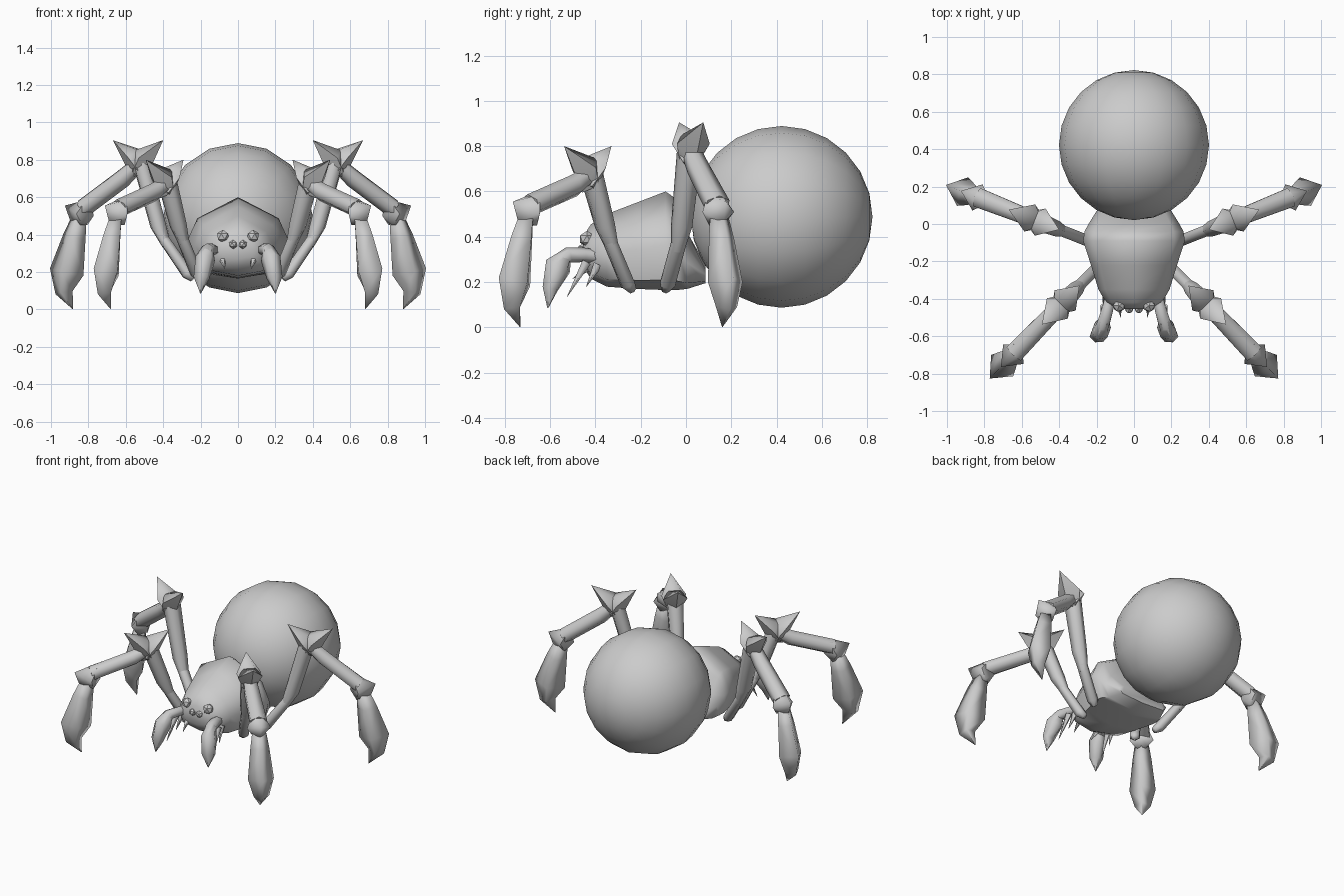
import bpy, bmesh, math
from mathutils import Vector, Matrix

if "Cube" in bpy.data.objects:
    bpy.data.objects.remove(bpy.data.objects["Cube"])

grey = bpy.data.materials.new("body grey")
grey.diffuse_color = (0.6, 0.6, 0.6, 1)
grey.use_nodes = True
grey.node_tree.nodes["Principled BSDF"].inputs["Base Color"].default_value = grey.diffuse_color


def finish(bm, name, mirror=False, angle=40):
    bmesh.ops.remove_doubles(bm, verts=bm.verts, dist=0.0005)
    bmesh.ops.recalc_face_normals(bm, faces=bm.faces)
    me = bpy.data.meshes.new(name)
    bm.to_mesh(me)
    bm.free()
    me.materials.append(grey)
    ob = bpy.data.objects.new(name, me)
    bpy.context.collection.objects.link(ob)
    bpy.ops.object.select_all(action='DESELECT')
    ob.select_set(True)
    bpy.context.view_layer.objects.active = ob
    bpy.ops.object.shade_smooth_by_angle(angle=math.radians(angle))
    if mirror:
        ob.modifiers.new("mirror", 'MIRROR')
    return ob


def skin(bm, rings):
    """Join point rings into a closed skin."""
    loops = [[bm.verts.new(p) for p in ring] for ring in rings]
    n = len(loops[0])
    for a, b in zip(loops, loops[1:]):
        for i in range(n):
            j = (i + 1) % n
            bm.faces.new((a[i], a[j], b[j], b[i]))
    bm.faces.new(loops[0])
    bm.faces.new(loops[-1])


def hull(bm, points):
    bmesh.ops.convex_hull(bm, input=[bm.verts.new(p) for p in points])


def tube(name, path, lateral, n=6, angle=75):
    """path: (centre, half depth, half width); width lies along lateral."""
    bm = bmesh.new()
    pts = [Vector(p[0]) for p in path]
    rings = []
    for k, (c, a, b) in enumerate(path):
        t = (pts[min(k + 1, len(pts) - 1)] - pts[max(k - 1, 0)]).normalized()
        up = lateral.cross(t).normalized()
        rings.append([pts[k] + up * a * math.cos(2 * math.pi * i / n)
                      + lateral * b * math.sin(2 * math.pi * i / n) for i in range(n)])
    skin(bm, rings)
    return finish(bm, name, True, angle)


# Abdomen, poles facing front and back
bm = bmesh.new()
bmesh.ops.create_uvsphere(bm, u_segments=16, v_segments=12, radius=0.401,
                          matrix=Matrix.Translation((0, 0.422, 0.488)) @ Matrix.Rotation(math.pi / 2, 4, 'X'))
finish(bm, "abdomen")

# Head and thorax: eight-sided sections as y, half width, bottom, top
section = [(0, 1), (0.8, 0.74), (1, 0.46), (0.86, 0.1),
           (0, 0), (-0.86, 0.1), (-1, 0.46), (-0.8, 0.74)]
stations = [(-0.455, 0.09, 0.27, 0.40), (-0.42, 0.15, 0.215, 0.455), (-0.35, 0.19, 0.18, 0.50),
            (-0.22, 0.23, 0.17, 0.55), (-0.09, 0.272, 0.165, 0.60), (-0.04, 0.265, 0.165, 0.565),
            (0.005, 0.24, 0.17, 0.42), (0.085, 0.19, 0.195, 0.28)]
bm = bmesh.new()
skin(bm, [[(w * x, y, lo + (hi - lo) * z) for x, z in section] for y, w, lo, hi in stations])
finish(bm, "thorax", angle=65)


# Legs, each laid out in an upright plane running outwards from its root
def leg(prefix, root, heading, knee_r, knee_z, hip_r):
    out = Vector((math.cos(heading), math.sin(heading), 0))
    lat = Vector((-out.y, out.x, 0))

    def at(r, z, s=0):
        return Vector((root[0], root[1], 0)) + out * r + lat * s + Vector((0, 0, z))

    tube(prefix + "_hip", [(at(-0.02, 0.165), 0.02, 0.02), (at(0.01, 0.19), 0.033, 0.035),
                           (at(hip_r, 0.38), 0.03, 0.035)], lat)
    k, z = knee_r, knee_z
    tube(prefix + "_thigh", [(at(hip_r - 0.02, 0.34), 0.025, 0.03),
                             (at(hip_r + 0.03, 0.45), 0.045, 0.048),
                             (at(k - 0.01, z), 0.05, 0.058)], lat)
    # Knee cap with an inner and an outer spike, saddle between them
    bm = bmesh.new()
    for d, tip in ((-1, 0.14), (1, 0.15)):
        hull(bm, (at(k + d * tip, z + 0.105),
                  at(k - d * 0.01, z + 0.05, 0.04), at(k - d * 0.01, z + 0.05, -0.04),
                  at(k + d * 0.03, z + 0.01, 0.078), at(k + d * 0.03, z + 0.01, -0.078),
                  at(k + d * 0.07, z + 0.0), at(k + d * 0.04, z - 0.10),
                  at(k - d * 0.02, z - 0.07, 0.045), at(k - d * 0.02, z - 0.07, -0.045)))
    finish(bm, prefix + "_knee", True, 65)
    tube(prefix + "_shin", [(at(k + 0.0, z - 0.02), 0.04, 0.045),
                            (at(k + 0.09, z - 0.085 * (z - 0.45) / 0.3), 0.05, 0.052),
                            (at(0.61, 0.54), 0.05, 0.06)], lat)
    # Ankle block with a spike pointing outwards
    bm = bmesh.new()
    hull(bm, (at(0.715, 0.555), at(0.58, 0.585, 0.035), at(0.58, 0.585, -0.035),
              at(0.62, 0.51, 0.075), at(0.62, 0.51, -0.075),
              at(0.55, 0.50), at(0.60, 0.45, 0.035), at(0.60, 0.45, -0.035), at(0.68, 0.46)))
    finish(bm, prefix + "_ankle", True, 60)
    # Foot, diamond in section, ending in a claw
    tube(prefix + "_foot", [(at(0.635, 0.48), 0.045, 0.045), (at(0.66, 0.39), 0.065, 0.06),
                            (at(0.705, 0.20), 0.098, 0.082), (at(0.72, 0.09), 0.05, 0.05),
                            (at(0.67, 0.003), 0.002, 0.002)], lat, 4, 100)


leg("front_leg", (0.215, -0.25), math.radians(-46), 0.25, 0.695, 0.12)
leg("rear_leg", (0.26, -0.085), math.radians(21.5), 0.29, 0.80, 0.15)

# Feelers either side of the mouth
side = Vector((0.94, 0.34, 0))
tube("feeler_arm", [((0.12, -0.36, 0.31), 0.03, 0.03), ((0.14, -0.45, 0.32), 0.032, 0.035),
                    ((0.16, -0.52, 0.32), 0.035, 0.038), ((0.18, -0.57, 0.28), 0.04, 0.04)], side)
tube("feeler_claw", [((0.16, -0.52, 0.335), 0.02, 0.03), ((0.175, -0.565, 0.27), 0.062, 0.052),
                     ((0.195, -0.60, 0.17), 0.036, 0.045), ((0.20, -0.61, 0.085), 0.002, 0.002)],
     side, 6, 65)

# Fangs
for name, a, b in (("inner_fang", (0.085, -0.42, 0.275), (0.07, -0.50, 0.215)),
                   ("outer_fang", (0.16, -0.44, 0.29), (0.175, -0.525, 0.135)),
                   ("rear_fang", (0.15, -0.39, 0.28), (0.165, -0.44, 0.18))):
    tube(name, [(a, 0.022, 0.02), (b, 0.001, 0.001)], Vector((1, 0, 0)), 5)

# Eyes
for name, pos, rad in (("large_eye", (0.08, -0.437, 0.39), 0.036),
                       ("small_eye", (0.026, -0.455, 0.347), 0.024)):
    bm = bmesh.new()
    bmesh.ops.create_icosphere(bm, subdivisions=1, radius=rad, matrix=Matrix.Translation(pos))
    finish(bm, name, True)
